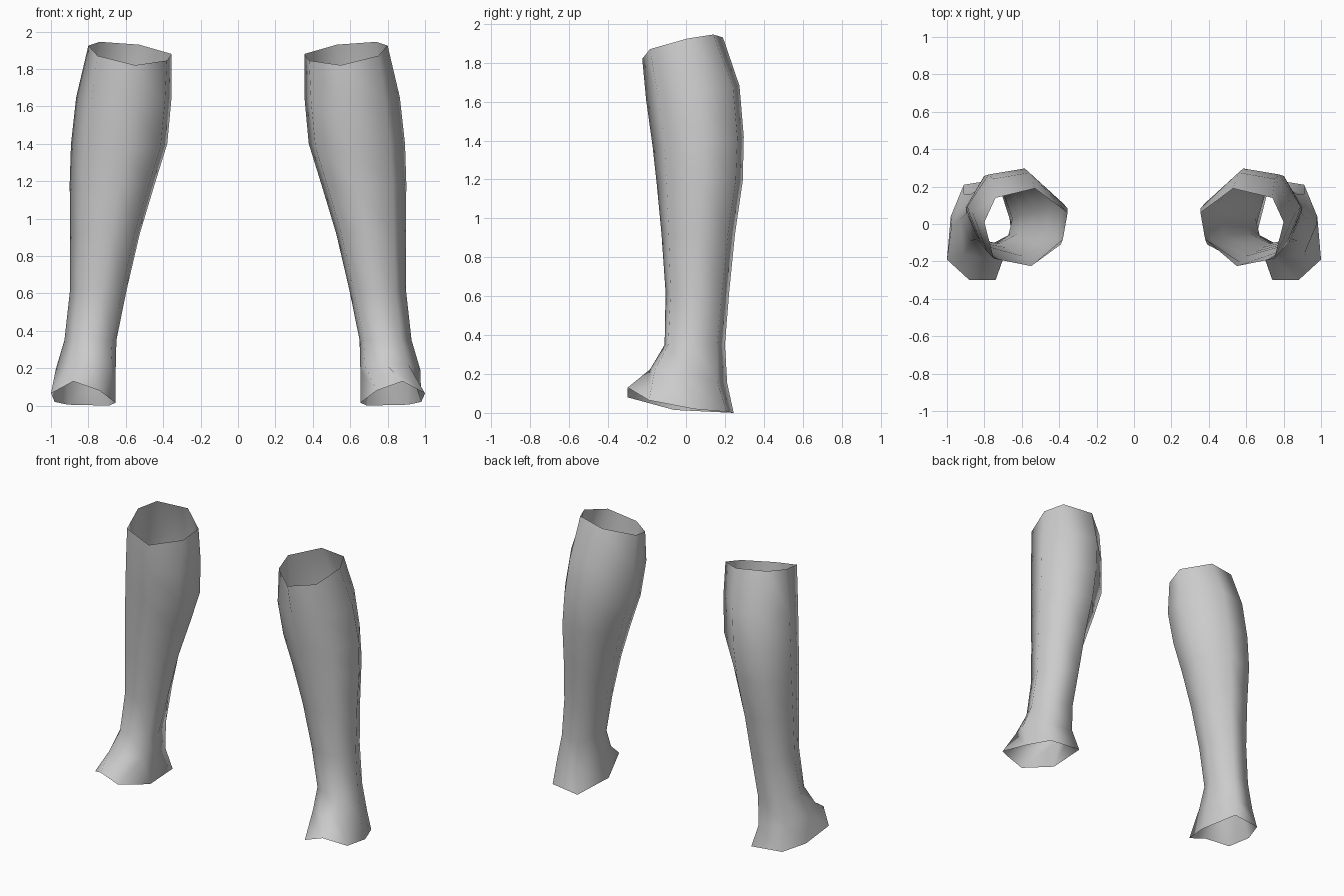
import bpy
import bmesh

cube = bpy.data.objects.get("Cube")
if cube:
    bpy.data.objects.remove(cube, do_unlink=True)

grey = bpy.data.materials.new("plain grey")
grey.use_nodes = True
GREY = (0.6, 0.6, 0.6, 1.0)
grey.diffuse_color = GREY
grey.node_tree.nodes["Principled BSDF"].inputs["Base Color"].default_value = GREY

# Seven corners per ring: front, front outer, outer, back outer, back, inner, front inner
TOP_RIM = [(0.55, -0.225, 1.82), (0.75, -0.185, 1.87), (0.80, 0.01, 1.925), (0.74, 0.14, 1.945),
           (0.53, 0.19, 1.93), (0.355, 0.06, 1.88), (0.38, -0.08, 1.845)]
HEM = [(0.88, -0.30, 0.13), (1.0, -0.19, 0.065), (0.98, 0.04, 0.02), (0.91, 0.21, 0.005),
       (0.69, 0.245, 0.0), (0.655, -0.06, 0.015), (0.74, -0.30, 0.08)]

# Cross-sections scaled to a unit box
CALF = [(0.42, 0), (0.85, 0.13), (1, 0.56), (0.78, 0.93), (0.4, 1), (0, 0.6), (0.07, 0.2)]
ANKLE = [(0.42, 0), (0.8, 0.06), (1, 0.45), (0.8, 0.87), (0.22, 1), (0, 0.45), (0.08, 0.16)]

# height, inner x, outer x, front y, back y, slope along y
RINGS = [(1.64, 0.355, 0.865, -0.205, 0.275, 0.15),
         (1.39, 0.378, 0.893, -0.172, 0.297, 0.1),
         (1.18, 0.445, 0.900, -0.150, 0.292, 0.05),
         (0.92, 0.525, 0.897, -0.126, 0.252, 0),
         (0.62, 0.595, 0.898, -0.105, 0.222, 0),
         (0.35, 0.650, 0.928, -0.110, 0.200, 0),
         (0.19, 0.654, 0.975, -0.185, 0.212, -0.18)]


def ring_points(z, x0, x1, y0, y1, slope):
    t = min(1, max(0, (1.39 - z) / 1.04))      # blend calf into ankle
    pts = []
    for (cu, cv), (au, av) in zip(CALF, ANKLE):
        x = x0 + (x1 - x0) * (cu + (au - cu) * t)
        y = y0 + (y1 - y0) * (cv + (av - cv) * t)
        pts.append((x, y, z + slope * y))
    return pts


def leg_sleeve(name, side):
    """Open tube lofted from the top rim to the flared hem."""
    bm = bmesh.new()
    loops = [TOP_RIM] + [ring_points(*r) for r in RINGS] + [HEM]
    rows = [[bm.verts.new((x * side, y, z)) for x, y, z in loop] for loop in loops]
    for upper, lower in zip(rows, rows[1:]):
        for i in range(7):
            j = (i + 1) % 7
            quad = [upper[i], lower[i], lower[j], upper[j]]
            face = bm.faces.new(quad if side > 0 else quad[::-1])
            face.smooth = True
    mesh = bpy.data.meshes.new(name)
    bm.to_mesh(mesh)
    bm.free()
    mesh.materials.append(grey)
    bpy.context.collection.objects.link(bpy.data.objects.new(name, mesh))


leg_sleeve("left_leg_sleeve", 1)
leg_sleeve("right_leg_sleeve", -1)
